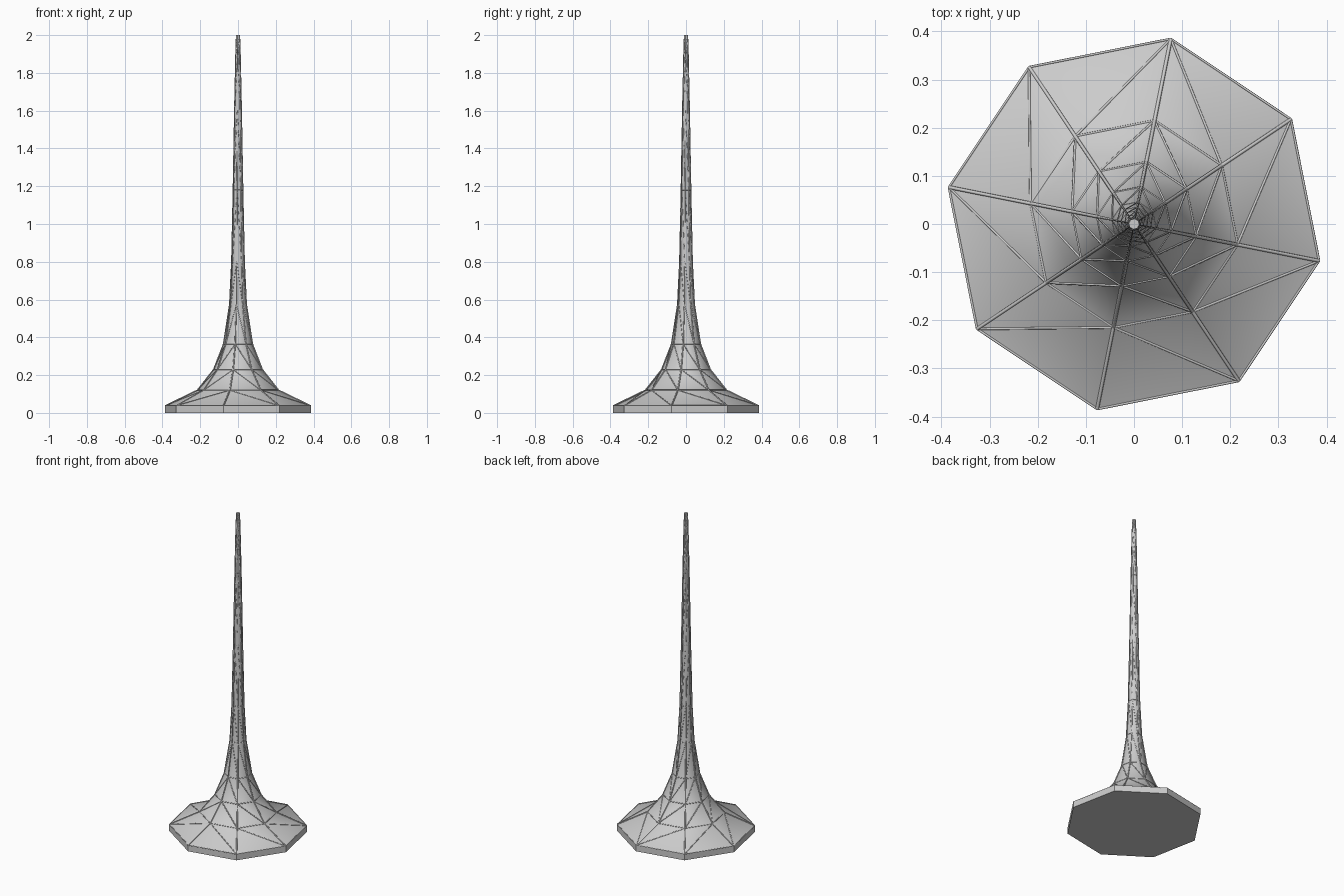
import bpy, bmesh
from math import cos, sin, radians
from mathutils import Vector

if "Cube" in bpy.data.objects:
    bpy.data.objects.remove(bpy.data.objects["Cube"])

SIDES = 8
# (radius, height) of each ring of the flared tower
RINGS = [(0.392, 0.038), (0.219, 0.12), (0.131, 0.23), (0.078, 0.365), (0.046, 0.575),
         (0.035, 0.80), (0.027, 1.18), (0.019, 1.63), (0.013, 1.91), (0.010, 1.998)]


def point(r, z, i):
    a = radians(-11.25 + 45 * i)
    return Vector((r * cos(a), r * sin(a), z))


def finish(bm, name, smooth):
    bmesh.ops.recalc_face_normals(bm, faces=bm.faces[:])
    me = bpy.data.meshes.new(name)
    bm.to_mesh(me)
    bm.free()
    for p in me.polygons:
        p.use_smooth = smooth
    ob = bpy.data.objects.new(name, me)
    bpy.context.collection.objects.link(ob)
    return ob


def diagonal(i):
    """Outer and inner corner of the brace in sector i (mirrored braces)."""
    return (i, i + 1) if 2 <= i <= 5 else (i + 1, i)


# Base slab
bm = bmesh.new()
low = [bm.verts.new(point(0.394, 0, i)) for i in range(SIDES)]
high = [bm.verts.new(point(0.394, 0.038, i)) for i in range(SIDES)]
bm.faces.new(low)
bm.faces.new(high)
for i in range(SIDES):
    j = (i + 1) % SIDES
    bm.faces.new((low[i], low[j], high[j], high[i]))
finish(bm, "base_slab", False)

# Triangulated panels of the tower
bm = bmesh.new()
rows = [[bm.verts.new(point(r, z, i)) for i in range(SIDES)] for r, z in RINGS]
for a, b in zip(rows, rows[1:]):
    for i in range(SIDES):
        j = (i + 1) % SIDES
        if diagonal(i)[0] == i:
            bm.faces.new((a[i], a[j], b[j]))
            bm.faces.new((a[i], b[j], b[i]))
        else:
            bm.faces.new((a[i], a[j], b[i]))
            bm.faces.new((a[j], b[j], b[i]))
bm.faces.new(rows[-1])
finish(bm, "tower_panels", True)


# Lattice of ribs, rings and diagonal braces
def strut(bm, p, q, r1, r2, n=6):
    d = (q - p).normalized()
    u = d.orthogonal().normalized()
    v = d.cross(u)
    ends = []
    for c, r in ((p, r1), (q, r2)):
        ends.append([bm.verts.new(c + r * (u * cos(radians(360 * k / n)) + v * sin(radians(360 * k / n))))
                     for k in range(n)])
    for k in range(n):
        m = (k + 1) % n
        bm.faces.new((ends[0][k], ends[0][m], ends[1][m], ends[1][k]))
    bm.faces.new(ends[0])
    bm.faces.new(ends[1])


def thick(r):
    return min(0.0038, 0.0012 + 0.03 * r)


bm = bmesh.new()
for level, (r, z) in enumerate(RINGS):
    t = thick(r)
    for i in range(SIDES):
        strut(bm, point(r, z, i), point(r, z, i + 1), t * 0.7, t * 0.7)
        if level + 1 < len(RINGS):
            r2, z2 = RINGS[level + 1]
            t2 = thick(r2)
            strut(bm, point(r, z, i), point(r2, z2, i), t, t2)
            o, n = diagonal(i)
            strut(bm, point(r, z, o), point(r2, z2, n), t * 0.7, t2 * 0.7)
lattice = finish(bm, "tower_lattice", True)
bpy.context.view_layer.objects.active = lattice
lattice.select_set(True)
bpy.ops.object.shade_smooth_by_angle(angle=radians(65))

# Tip cap
bpy.ops.mesh.primitive_cylinder_add(vertices=16, radius=0.0105, depth=0.02, location=(0, 0, 1.99))
bpy.context.object.name = "tip_cap"
bpy.ops.object.shade_smooth_by_angle(angle=radians(40))
